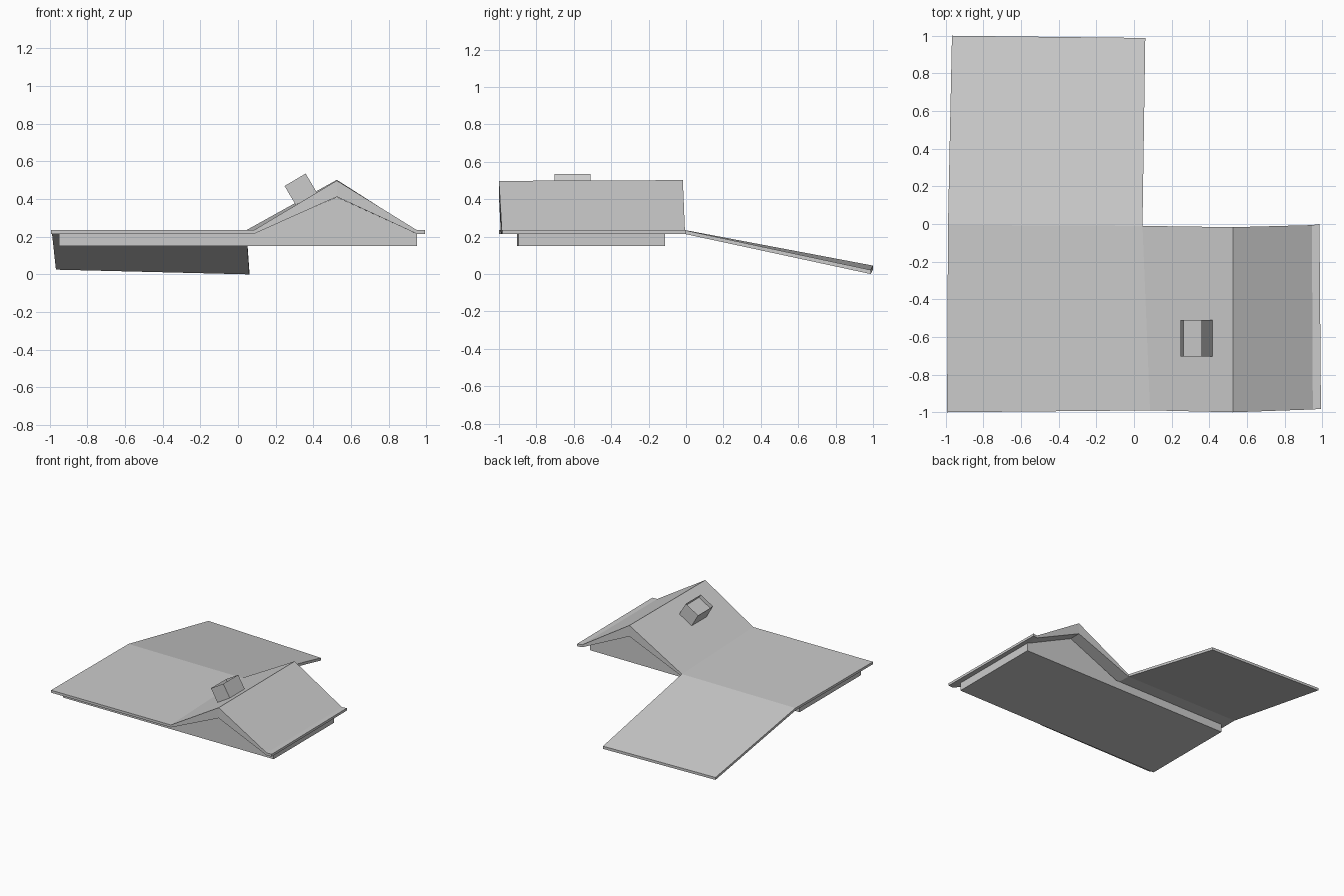
import bpy, bmesh
from math import radians
from mathutils import Matrix, Vector

if "Cube" in bpy.data.objects:
    bpy.data.objects.remove(bpy.data.objects["Cube"])


def make_object(name, bm):
    bmesh.ops.recalc_face_normals(bm, faces=bm.faces)
    mesh = bpy.data.meshes.new(name)
    bm.to_mesh(mesh)
    bm.free()
    obj = bpy.data.objects.new(name, mesh)
    bpy.context.collection.objects.link(obj)
    return obj


def add_pairs(bm, stations):
    """Each station (x, y, top, bottom) becomes a top and a bottom vertex."""
    return [(bm.verts.new((x, y, t)), bm.verts.new((x, y, b)))
            for x, y, t, b in stations]


def add_strip(bm, a, b):
    """Top and bottom faces between two rows of stations."""
    for i in range(len(a) - 1):
        for k in (0, 1):
            bm.faces.new((a[i][k], a[i + 1][k], b[i + 1][k], b[i][k]))


def add_edge(bm, row):
    """Close the thickness along a row of stations."""
    for p, q in zip(row, row[1:]):
        bm.faces.new((p[0], q[0], q[1], p[1]))


# Roof sheet: flat deck, gable, narrow eave, and the sloping ramp behind
bm = bmesh.new()
front = add_pairs(bm, [(-0.993, -1.0, 0.235, 0.215), (0.085, -0.99, 0.235, 0.215),
                       (0.525, -1.0, 0.498, 0.412), (0.95, -0.985, 0.235, 0.215),
                       (0.993, -0.982, 0.235, 0.215)])
back = add_pairs(bm, [(-0.988, -0.005, 0.235, 0.215), (0.045, -0.01, 0.235, 0.215),
                      (0.525, -0.017, 0.502, 0.412), (0.945, -0.006, 0.235, 0.215),
                      (0.985, 0.0, 0.235, 0.215)])
ramp = add_pairs(bm, [(-0.967, 1.0, 0.045, 0.025), (0.06, 0.988, 0.022, 0.0)])
add_strip(bm, front, back)
add_strip(bm, back[:2], ramp)
for row in (front, back[1:], ramp, [front[0], back[0], ramp[0]],
            [front[-1], back[-1]], [back[1], ramp[1]]):
    add_edge(bm, row)
make_object("roof_and_ramp", bm)

# Recessed wall block with a gable that meets the roof underside
bm = bmesh.new()
profile = [(-0.95, 0.15), (0.95, 0.15), (0.95, 0.215),
           (0.525, 0.411), (0.08, 0.215), (-0.95, 0.215)]
near = [bm.verts.new((x, -0.90 + 0.005 * x, z)) for x, z in profile]
far = [bm.verts.new((x, -0.112, z)) for x, z in profile]
bm.faces.new(near)
bm.faces.new(far)
for i in range(6):
    j = (i + 1) % 6
    bm.faces.new((near[i], near[j], far[j], far[i]))
make_object("wall_block", bm)

# Chimney box square to the roof slope, with a sunken top
bm = bmesh.new()
bmesh.ops.create_cube(bm, size=1.0)
bmesh.ops.scale(bm, vec=(0.13, 0.193, 0.117), verts=bm.verts)
top = max(bm.faces, key=lambda f: f.calc_center_median().z)
bmesh.ops.inset_region(bm, faces=[top], thickness=0.001)
bmesh.ops.translate(bm, vec=Vector((0, 0, -0.03)), verts=top.verts)
bmesh.ops.transform(bm, verts=bm.verts, matrix=Matrix.Translation(
    (0.333, -0.607, 0.452)) @ Matrix.Rotation(radians(-30.5), 4, 'Y'))
make_object("chimney", bm)
